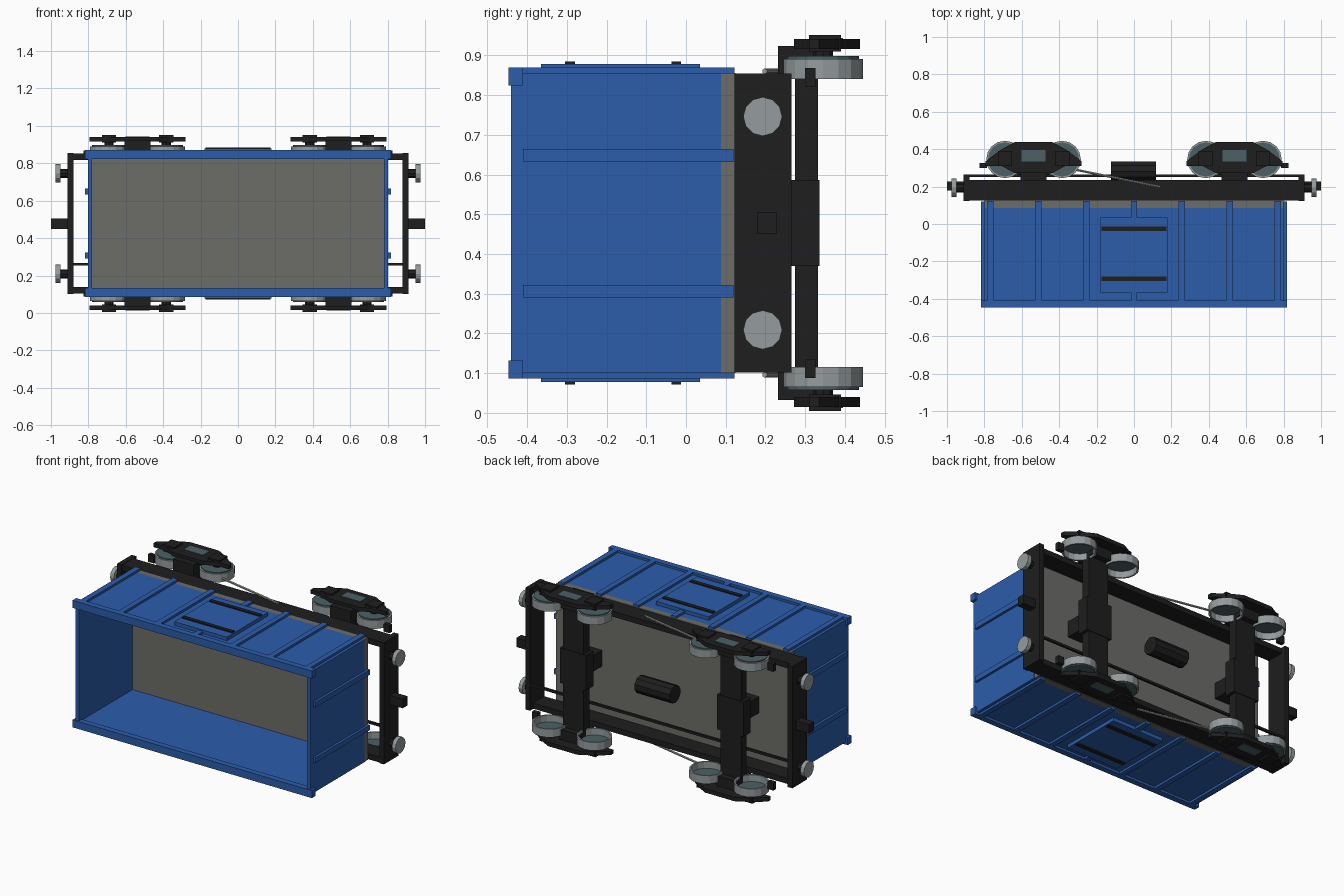
import bpy, bmesh, math
from mathutils import Vector

if "Cube" in bpy.data.objects:
    bpy.data.objects.remove(bpy.data.objects["Cube"])

ZC = 0.478  # mid-width of the wagon, which lies on its side (open top faces -y)


def mat(name, r, g, b):
    m = bpy.data.materials.new(name)
    m.diffuse_color = (r, g, b, 1)
    m.use_nodes = True
    m.node_tree.nodes["Principled BSDF"].inputs["Base Color"].default_value = m.diffuse_color
    return m


BLUE = mat("blue_paint", 0.025, 0.11, 0.41)
BLACK = mat("black_steel", 0.013, 0.013, 0.014)
FLOOR = mat("floor_grey", 0.15, 0.15, 0.14)
STEEL = mat("light_steel", 0.30, 0.33, 0.34)
TEAL = mat("teal_steel", 0.07, 0.12, 0.13)


def finish(bm, name, m):
    bmesh.ops.recalc_face_normals(bm, faces=bm.faces)
    me = bpy.data.meshes.new(name)
    bm.to_mesh(me)
    bm.free()
    me.materials.append(m)
    ob = bpy.data.objects.new(name, me)
    bpy.context.collection.objects.link(ob)
    return ob


def box(name, m, x0, x1, y0, y1, z0, z1):
    bm = bmesh.new()
    bmesh.ops.create_cube(bm, size=1)
    for v in bm.verts:
        v.co = ((x0 + x1) / 2 + v.co.x * (x1 - x0),
                (y0 + y1) / 2 + v.co.y * (y1 - y0),
                (z0 + z1) / 2 + v.co.z * (z1 - z0))
    return finish(bm, name, m)


def rod(name, m, a, b, r, n):
    a, b = Vector(a), Vector(b)
    bm = bmesh.new()
    bmesh.ops.create_cone(bm, cap_ends=True, segments=n, radius1=r, radius2=r, depth=(b - a).length)
    q = (b - a).to_track_quat('Z', 'Y')
    for v in bm.verts:
        v.co = q @ v.co + (a + b) / 2
    return finish(bm, name, m)


def prism(name, m, pts, z0, z1):
    bm = bmesh.new()
    f = bm.faces.new([bm.verts.new((x, y, z0)) for x, y in pts])
    ext = bmesh.ops.extrude_face_region(bm, geom=[f])
    for v in ext["geom"]:
        if isinstance(v, bmesh.types.BMVert):
            v.co.z = z1
    return finish(bm, name, m)


def ring(name, m, x, y, z0, z1, ro, ri, n):
    bm = bmesh.new()
    rows = []
    for r, z in ((ro, z0), (ro, z1), (ri, z1), (ri, z0)):
        rows.append([bm.verts.new((x + r * math.cos(2 * math.pi * i / n),
                                   y + r * math.sin(2 * math.pi * i / n), z)) for i in range(n)])
    for k in range(4):
        a, b = rows[k], rows[(k + 1) % 4]
        for i in range(n):
            bm.faces.new((a[i], a[(i + 1) % n], b[(i + 1) % n], b[i]))
    return finish(bm, name, m)


# floor
box("floor", FLOOR, -0.80, 0.80, 0.085, 0.125, 0.10, 0.856)

# long walls, rims, posts, doors and sills; d measures outward from mid-width
for s in (-1, 1):
    def sbox(name, m, x0, x1, y0, y1, d0, d1):
        a, b = sorted((ZC + s * d0, ZC + s * d1))
        return box(name, m, x0, x1, y0, y1, a, b)

    sbox("side_wall", BLUE, -0.80, 0.80, -0.42, 0.088, 0.352, 0.378)
    sbox("top_rim", BLUE, -0.818, 0.818, -0.447, -0.41, 0.346, 0.392)
    for i in range(7):
        x = (i - 3) * 0.256
        sbox("side_post", BLUE, x - 0.017, x + 0.017, -0.41, 0.122, 0.377, 0.392)
    sbox("side_door", BLUE, -0.18, 0.18, -0.365, 0.035, 0.376, 0.400)
    for y in (-0.292, -0.025):
        sbox("door_bar", BLACK, -0.173, 0.173, y - 0.012, y + 0.012, 0.398, 0.407)
    sbox("side_sill", BLACK, -0.90, 0.90, 0.125, 0.236, 0.340, 0.374)
    d = ZC + s * 0.382
    rod("brake_rod", STEEL, (-0.31, 0.29, d), (0.14, 0.198, d), 0.007, 6)

# end walls, end ribs, end beams, buffers and couplers
for s in (-1, 1):
    def ebox(name, m, x0, x1, *r):
        a, b = sorted((s * x0, s * x1))
        return box(name, m, a, b, *r)

    ebox("end_wall", BLUE, 0.78, 0.803, -0.44, 0.088, 0.10, 0.856)
    for z in (0.306, 0.648):
        ebox("end_rib", BLUE, 0.80, 0.818, -0.41, 0.12, z - 0.016, z + 0.016)
    ebox("end_beam", BLACK, 0.88, 0.912, 0.122, 0.265, 0.102, 0.854)
    ebox("coupler", BLACK, 0.91, 1.0, 0.18, 0.228, 0.45, 0.506)
    for z in (0.209, 0.746):
        rod("buffer_shank", BLACK, (s * 0.90, 0.193, z), (s * 0.955, 0.193, z), 0.024, 8)
        rod("buffer_head", STEEL, (s * 0.95, 0.193, z), (s * 0.975, 0.193, z), 0.049, 12)

# underframe pipe and air tank
box("brake_pipe", BLACK, -0.90, 0.90, 0.25, 0.264, 0.253, 0.267)
rod("air_tank", BLACK, (-0.123, 0.282, ZC), (0.118, 0.282, ZC), 0.054, 10)

# bogies: bolster, pivot, side frames, axle boxes, wheels and brake shoes
half = [(0.10, 0.272), (0.17, 0.31), (0.257, 0.31), (0.257, 0.335), (0.205, 0.375), (0.17, 0.40), (0.10, 0.438)]
outline = half + [(-x, y) for x, y in reversed(half)]
for c in (-0.537, 0.537):
    box("bolster", BLACK, c - 0.07, c + 0.07, 0.275, 0.332, 0.05, 0.906)
    box("bolster_pivot", BLACK, c - 0.09, c + 0.09, 0.265, 0.336, 0.37, 0.586)
    box("pivot_plate", BLACK, c - 0.05, c + 0.05, 0.12, 0.28, ZC - 0.05, ZC + 0.05)
    for s in (-1, 1):
        def z(d):
            return ZC + s * d

        def bbox(name, m, x0, x1, y0, y1, d0, d1):
            a, b = sorted((z(d0), z(d1)))
            return box(name, m, x0, x1, y0, y1, a, b)

        prism("bogie_side_frame", BLACK, [(c + x, y) for x, y in outline], z(0.438), z(0.463))
        bbox("bolster_end", BLACK, c - 0.07, c + 0.07, 0.232, 0.37, 0.376, 0.445)
        bbox("spring_panel", TEAL, c - 0.065, c + 0.065, 0.333, 0.395, 0.45, 0.466)
        for t in (-1, 1):
            x = c + t * 0.153
            bbox("axle_box", BLACK, x - 0.038, x + 0.038, 0.31, 0.39, 0.432, 0.473)
            ring("wheel_tyre", STEEL, x, 0.345, z(0.363), z(0.413), 0.10, 0.09, 16)
            rod("wheel_disc", TEAL, (x, 0.345, z(0.404)), (x, 0.345, z(0.42)), 0.091, 16)
            rod("axle_stub", BLACK, (x, 0.345, z(0.415)), (x, 0.345, z(0.44)), 0.025, 8)
        o = 1 if c > 0 else -1
        xa, xb = sorted((o * 0.785, o * 0.825))
        bbox("brake_shoe", BLACK, xa, xb, 0.30, 0.326, 0.343, 0.39)
